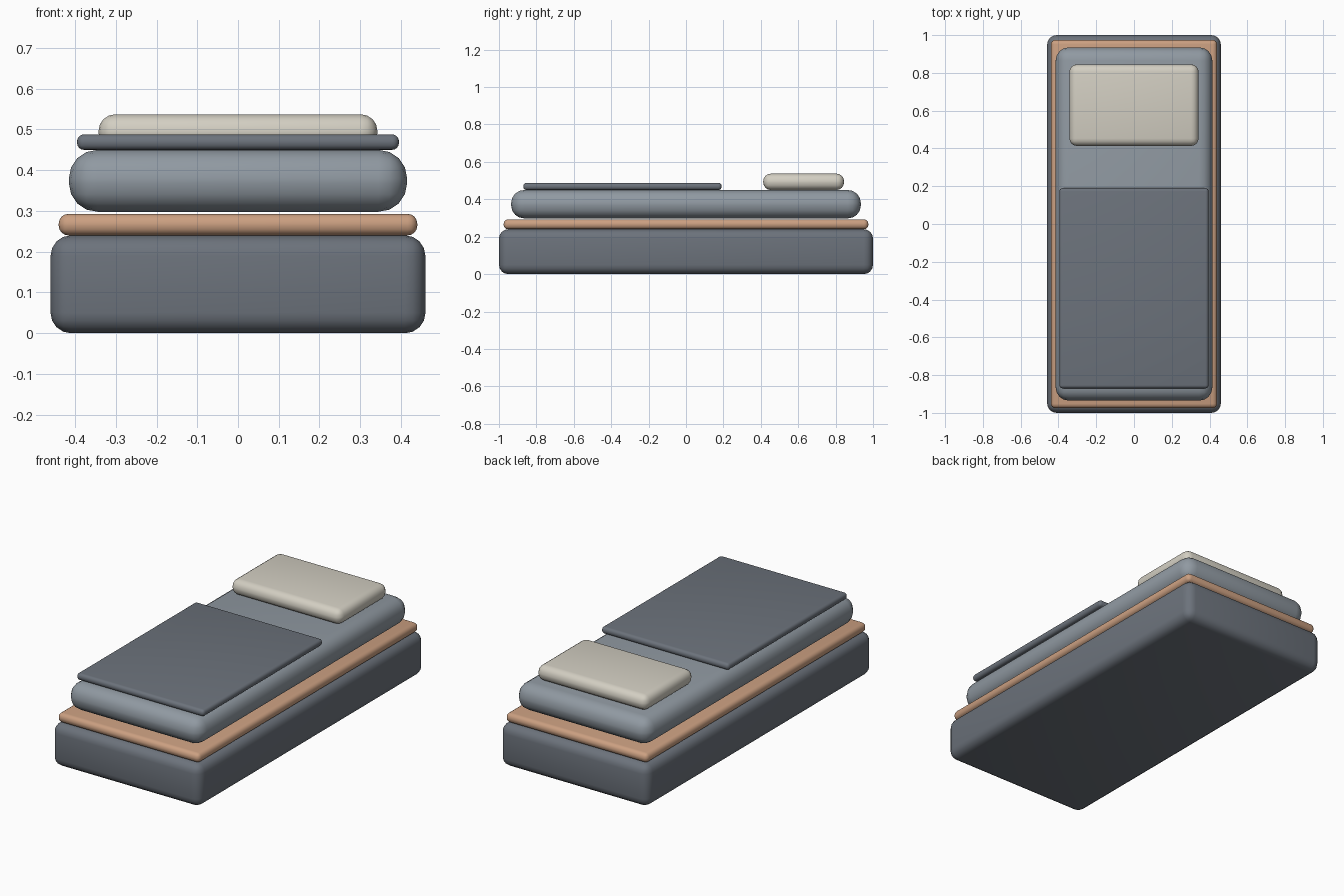
import bpy, bmesh, math

cube = bpy.data.objects.get("Cube")
if cube:
    bpy.data.objects.remove(cube, do_unlink=True)


def material(name, color):
    mat = bpy.data.materials.new(name)
    mat.use_nodes = True
    mat.diffuse_color = (*color, 1)
    mat.node_tree.nodes["Principled BSDF"].inputs["Base Color"].default_value = (*color, 1)
    return mat


def padded_box(name, half_width, y_range, z_range, radius, mat, segments=4):
    """Box with rounded edges, centred on x = 0."""
    (y0, y1), (z0, z1) = y_range, z_range
    mesh = bpy.data.meshes.new(name)
    bm = bmesh.new()
    bmesh.ops.create_cube(bm, size=1)
    bmesh.ops.scale(bm, vec=(2 * half_width, y1 - y0, z1 - z0), verts=bm.verts)
    bmesh.ops.translate(bm, vec=(0, (y0 + y1) / 2, (z0 + z1) / 2), verts=bm.verts)
    bm.to_mesh(mesh)
    bm.free()
    mesh.materials.append(mat)
    obj = bpy.data.objects.new(name, mesh)
    bpy.context.collection.objects.link(obj)
    bevel = obj.modifiers.new("Rounded edges", "BEVEL")
    bevel.width = radius
    bevel.segments = segments
    bevel.limit_method = "NONE"
    bpy.ops.object.select_all(action="DESELECT")
    obj.select_set(True)
    bpy.context.view_layer.objects.active = obj
    bpy.ops.object.modifier_apply(modifier=bevel.name)
    bpy.ops.object.shade_smooth_by_angle(angle=math.radians(30))
    return obj


slate = material("slate grey", (0.15, 0.17, 0.20))
copper = material("copper tan", (0.60, 0.35, 0.22))
grey = material("soft blue grey", (0.28, 0.32, 0.36))
cream = material("cream", (0.65, 0.62, 0.54))

# Bed frame and trim
padded_box("bed_base", 0.46, (-1, 1), (0, 0.24), 0.05, slate)
padded_box("bed_trim", 0.44, (-0.975, 0.975), (0.24, 0.293), 0.024, copper)

# Bedding
padded_box("mattress", 0.415, (-0.935, 0.935), (0.298, 0.45), 0.07, grey)
padded_box("blanket", 0.395, (-0.87, 0.19), (0.45, 0.488), 0.017, slate)
padded_box("pillow", 0.342, (0.413, 0.845), (0.45, 0.537), 0.04, cream)
